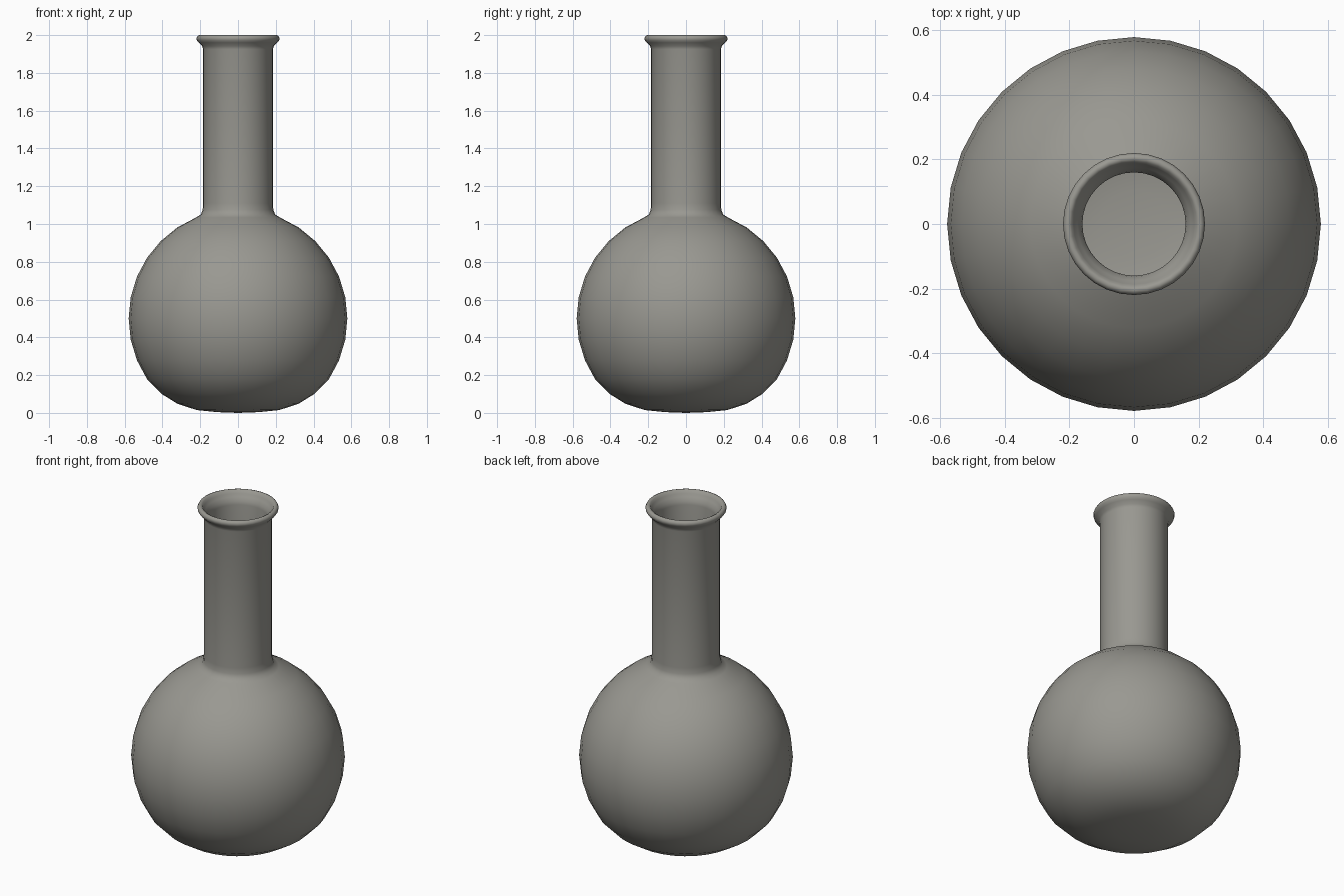
import bpy, bmesh, math

if "Cube" in bpy.data.objects:
    bpy.data.objects.remove(bpy.data.objects["Cube"])

SIDES = 32
R, CZ = 0.579, 0.5      # bulb radius and centre height
WALL = 0.02


def bulb_arc(radius, first, last):
    """Profile points on the bulb, in steps of 11.25 degrees."""
    step = math.radians(11.25)
    return [(radius * math.cos(i * step), CZ + radius * math.sin(i * step))
            for i in range(first, last + 1)]


def lathe(name, profile):
    bm = bmesh.new()
    rings = []
    for r, z in profile:
        if r == 0:
            rings.append([bm.verts.new((0, 0, z))] * SIDES)
        else:
            rings.append([bm.verts.new((r * math.cos(2 * math.pi * k / SIDES),
                                        r * math.sin(2 * math.pi * k / SIDES), z))
                          for k in range(SIDES)])
    for a, b in zip(rings, rings[1:]):
        for k in range(SIDES):
            n = (k + 1) % SIDES
            bm.faces.new(list(dict.fromkeys((a[k], a[n], b[n], b[k]))))
    bmesh.ops.recalc_face_normals(bm, faces=bm.faces)
    mesh = bpy.data.meshes.new(name)
    bm.to_mesh(mesh)
    bm.free()
    obj = bpy.data.objects.new(name, mesh)
    bpy.context.collection.objects.link(obj)
    mesh.shade_smooth()
    return obj


# Outside: flattened base, round bulb, shoulder fillet, neck
base = [(0, 0.0), (0.11, 0.004), (0.218, 0.015), (0.32, 0.048), (0.407, 0.102)]
outer = base + bulb_arc(R, -3, 6) + [(0.197, 1.05), (0.187, 1.075), (0.185, 1.11),
                                     (0.185, 1.925)]
# Rolled lip
lip = [(0.19, 1.942), (0.208, 1.96), (0.218, 1.973), (0.22, 1.985), (0.214, 1.996),
       (0.204, 2.0), (0.194, 1.995), (0.187, 1.98), (0.176, 1.965), (0.164, 1.945)]
# Inside: neck, shoulder, hollow bulb, floor
inner = [(0.16, 1.925), (0.16, 1.1), (0.164, 1.06), (0.175, 1.035)]
inner += bulb_arc(R - WALL, -3, 6)[::-1]
inner += [(r * 0.96, z + WALL) for r, z in base[::-1]]

flask = lathe("round_flask", outer + lip + inner)

# Dark warm grey
grey = bpy.data.materials.new("dark_grey")
grey.diffuse_color = (0.32, 0.315, 0.285, 1)
grey.use_nodes = True
grey.node_tree.nodes["Principled BSDF"].inputs["Base Color"].default_value = grey.diffuse_color
flask.data.materials.append(grey)
